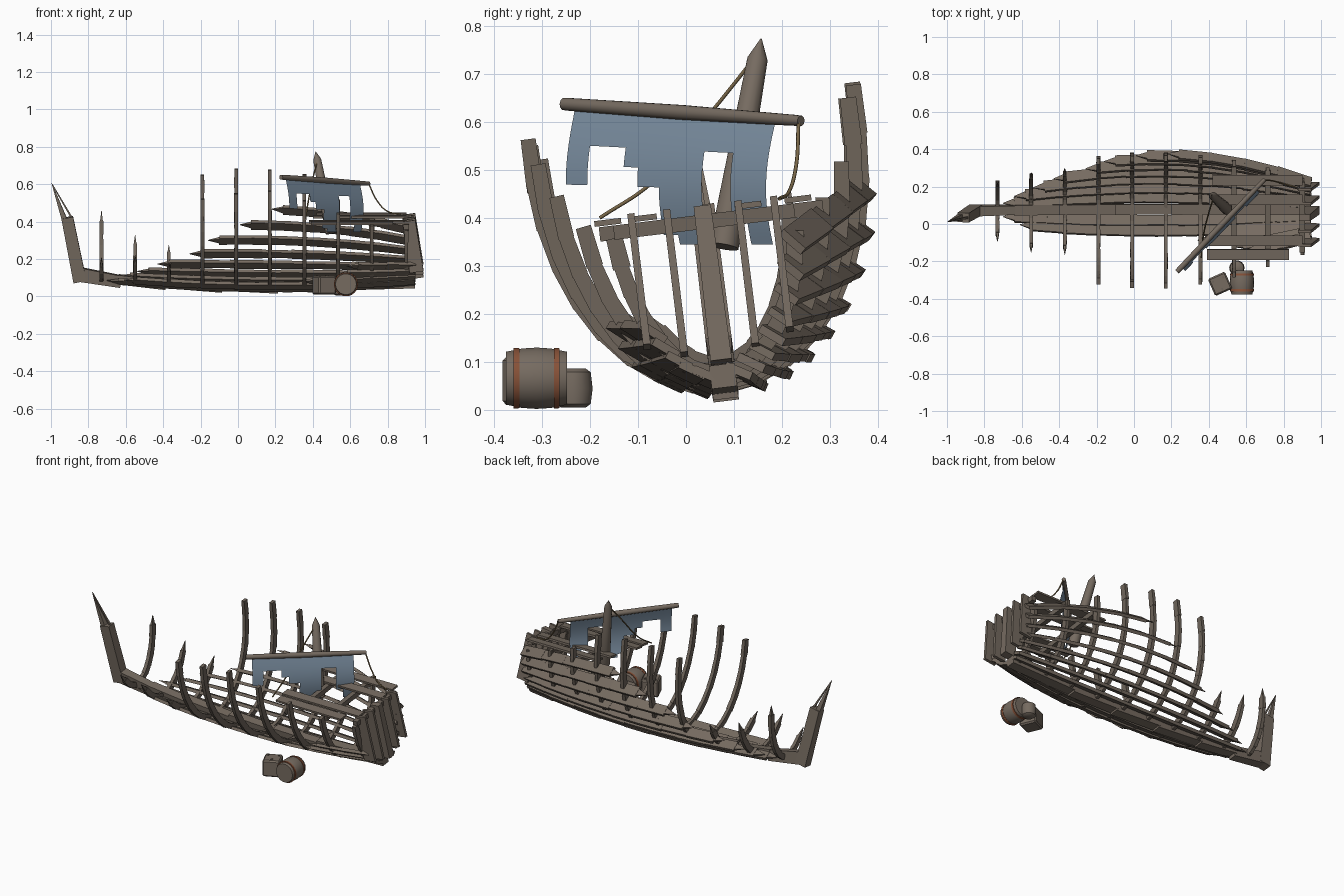
import bpy, bmesh, math, random
from mathutils import Vector, Matrix

if "Cube" in bpy.data.objects:
    bpy.data.objects.remove(bpy.data.objects["Cube"])
random.seed(4)

def material(name, rgb):
    m = bpy.data.materials.new(name)
    m.diffuse_color = (*rgb, 1)
    m.use_nodes = True
    m.node_tree.nodes["Principled BSDF"].inputs["Base Color"].default_value = m.diffuse_color
    return m

WOOD = material("weathered wood", (0.18, 0.147, 0.118))
DARK = material("dark wood", (0.155, 0.127, 0.102))
RUST = material("rusty iron", (0.25, 0.085, 0.04))
SAIL = material("faded blue cloth", (0.2, 0.275, 0.36))
ROPE = material("old rope", (0.19, 0.135, 0.065))

# The hull is rolled seven degrees on its keel
ROLL = Matrix.Translation((0, 0.08, 0.05)) @ Matrix.Rotation(math.radians(7), 4, 'X')

def finish(name, bm, mats, matrix=None, smooth=False):
    bmesh.ops.recalc_face_normals(bm, faces=bm.faces)
    me = bpy.data.meshes.new(name)
    bm.to_mesh(me)
    bm.free()
    for m in mats:
        me.materials.append(m)
    if matrix:
        me.transform(matrix)
    if smooth:
        me.shade_smooth()
        me.set_sharp_from_angle(angle=math.radians(40))
    ob = bpy.data.objects.new(name, me)
    bpy.context.collection.objects.link(ob)
    return ob

def timber(bm, a, b, axis, w, h, end=1.0):
    """Box from a to b, w wide along axis and h thick, tapering to end."""
    a, b = Vector(a), Vector(b)
    t = (b - a).normalized()
    u = Vector(axis)
    u = (u - t * u.dot(t)).normalized()
    v = t.cross(u)
    rings = []
    for p, s in ((a, 1), (b, end)):
        rings.append([bm.verts.new(p + u * w * s * i / 2 + v * h * s * j / 2)
                      for i, j in ((-1, -1), (1, -1), (1, 1), (-1, 1))])
    r0, r1 = rings
    bm.faces.new(r0)
    bm.faces.new(r1)
    for i in range(4):
        k = (i + 1) % 4
        bm.faces.new((r0[i], r0[k], r1[k], r1[i]))

def lathe(bm, prof, n, mat=0):
    """Spin (radius, z) points round z, with closed ends."""
    rings = [[bm.verts.new((r * math.cos(k * math.tau / n), r * math.sin(k * math.tau / n), z))
              for k in range(n)] for r, z in prof]
    fs = [bm.faces.new(rings[0]), bm.faces.new(rings[-1])]
    for a, b in zip(rings, rings[1:]):
        fs += [bm.faces.new((a[k], a[(k + 1) % n], b[(k + 1) % n], b[k])) for k in range(n)]
    for f in fs:
        f.material_index = mat

# Hull shape: half ellipse sections, vertical above the turn
def beam(x): return 0.345 * (1 - ((x - 0.1) / 1.2) ** 2)
def depth(x): return 0.5 * (1 - 0.3 * ((x - 0.1) / 0.8) ** 2)
def floor(x): return 0.03 * ((x - 0.2) / 0.75) ** 2

def hull(x, t, side, off=0.0):
    b, h = beam(x), depth(x)
    if t > math.pi / 2:
        return (Vector((x, side * (b + off), floor(x) + h * (1 + t - math.pi / 2))), Vector((0, side, 0)))
    n = Vector((0, side * math.sin(t) / b, -math.cos(t) / h)).normalized()
    return Vector((x, side * b * math.sin(t), floor(x) + h * (1 - math.cos(t)))) + n * off, n

# Ribs: x, top on the -y side, top on the +y side, broken point
ribs = [(-.73, .13, .33, 1), (-.55, .15, .20, 1), (-.37, .12, .15, 1), (-.19, .51, .56, 0),
        (-.01, .54, .59, 0), (.17, .555, .585, 0), (.355, .50, .56, 0), (.535, .43, .43, 0),
        (.715, .36, .36, 0), (.9, .33, .30, 0)]
bm = bmesh.new()
for x, lo, hi, broken in ribs:
    for side, top in ((-1, lo), (1, hi)):
        h = depth(x)
        q = (top - floor(x)) / h
        tmax = math.acos(1 - q) if q < 1 else math.pi / 2 + q - 1
        n = max(3, round(tmax / 0.19))
        for i in range(n):
            a, na = hull(x, tmax * i / n, side)
            b, _ = hull(x, tmax * (i + 1) / n, side)
            s = random.uniform(0.92, 1.06)
            timber(bm, a, b + (b - a) * 0.06, na, 0.036 * s, 0.021 * s, 0.92)
        if broken:
            timber(bm, b, b + (b - a).normalized() * 0.06, na, 0.026, 0.016, 0.1)
finish("hull_ribs", bm, [DARK], ROLL)

# Strakes: lapped planks all canted the same way, broken at the bow end
strakes = {1: [(76, .24), (66, .07), (56, -.10), (46, -.20), (37, -.37), (28, -.48), (19, -.58), (10, -.64)],
           -1: [(10, -.64), (19, -.55), (28, .4), (37, .58), (46, .64)]}
bm = bmesh.new()
for side, rows in strakes.items():
    for deg, x0 in rows:
        t = math.radians(deg)
        cant = -math.radians(27 + 0.25 * deg)
        axis = Vector((0, math.cos(cant), math.sin(cant)))
        n = max(2, round((0.94 - x0) / 0.17))
        pts = [hull(x0 + (0.94 - x0) * i / n, t, side, 0.008)[0] for i in range(n + 1)]
        for a, b in zip(pts, pts[1:]):
            s = random.uniform(0.93, 1.07)
            timber(bm, a, b + (b - a) * 0.03, axis, 0.06 * s, 0.018 * s, 0.97)
        a = pts[0]
        timber(bm, a, a + (a - pts[1]).normalized() * 0.06, axis, 0.04, 0.015, 0.1)
finish("hull_strakes", bm, [WOOD], ROLL)

# Keel in scarfed lengths
bm = bmesh.new()
xs = [-.86, -.64, -.4, -.1, .2, .5, .93]
for a, b in zip(xs, xs[1:]):
    s = 0.075 if a < -.8 else 0.05
    timber(bm, (a, 0, floor(a) - .008 + s / 4), (b + .015, 0, floor(b) - .008),
           (0, 1, 0), 0.055, s, 0.85 if a < -.8 else 0.97)
finish("keel", bm, [WOOD], ROLL)

# Stem post with splintered head
bm = bmesh.new()
timber(bm, (-.845, 0, .03), (-.913, 0, .375), (0, 1, 0), 0.056, 0.07, 0.9)
timber(bm, (-.93, 0, .37), (-.996, 0, .56), (0, 1, 0), 0.035, 0.028, 0.08)
timber(bm, (-.887, 0, .37), (-.994, 0, .555), (0, 1, 0), 0.012, 0.01, 0.4)
finish("stem_post", bm, [WOOD], ROLL)

# Stern post and edge-on transom boards
bm = bmesh.new()
for y, z0, th in ((-.15, .1, .016), (-.075, .075, .016), (0, .05, .045), (.075, .075, .016), (.15, .1, .016)):
    timber(bm, (.955, y, z0), (.912, y, .375), (0, 1, 0), th, 0.075, 0.8 if y == 0 else 0.95)
finish("stern_boards", bm, [WOOD], ROLL)

# Deck beams and surviving deck planks
bm = bmesh.new()
for x, lo, hi in ((.535, .2, .27), (.715, .22, .25), (.9, .19, .19)):
    timber(bm, (x, -lo, .345), (x, hi, .345), (0, 0, 1), 0.03, 0.028)
finish("deck_beams", bm, [DARK], ROLL)
bm = bmesh.new()
for y, a, b in ((-.2, .39, .83), (-.125, .38, .9), (.095, .4, .9), (.2, .42, .9)):
    timber(bm, (a, y, .368), (b, y, .368), (0, 1, 0), 0.056, 0.012)
finish("deck_planks", bm, [WOOD], ROLL)

# Round spars along a line
def spar(name, a, b, prof, n=10):
    a, b = Vector(a), Vector(b)
    bm = bmesh.new()
    L = (b - a).length
    lathe(bm, [(r, f * L) for r, f in prof], n)
    return finish(name, bm, [WOOD], Matrix.Translation(a) @ (b - a).to_track_quat('Z', 'Y').to_matrix().to_4x4(), True)

spar("broken_mast", (.498, .079, .34), (.415, .157, .775), [(.032, 0), (.022, .9), (.001, 1)], 12)
Y0, Y1 = Vector((.23, -.255, .638)), Vector((.70, .24, .603))
spar("yard", Y0, Y1, [(.013, 0), (.014, .03), (.016, .5), (.012, .97), (.011, 1)])

# Torn sail hung from the yard
tears = [(-.185, .47), (-.11, .545), (-.08, .50), (-.04, .46), (-.01, .37), (.047, .345),
         (.112, .54), (.145, .40), (.19, .34)]
bm = bmesh.new()
NC, NR = 28, 14
grid = {}
def cloth(i, j):
    if (i, j) not in grid:
        y = -.23 + .418 * i / NC
        f = j / NR
        p = Y0.lerp(Y1, (y - Y0.y) / (Y1.y - Y0.y))
        belly = .03 * math.sin(f * math.pi * .9)
        grid[i, j] = bm.verts.new((p.x + belly * .7, p.y - belly * .7, p.z - f * (p.z - .345)))
    return grid[i, j]
for i in range(NC):
    y = -.23 + .418 * (i + .5) / NC
    bottom = next(b for e, b in tears if y < e)
    for j in range(NR):
        if .62 - (j + .5) / NR * .275 > bottom:
            bm.faces.new((cloth(i, j), cloth(i + 1, j), cloth(i + 1, j + 1), cloth(i, j + 1)))
finish("torn_sail", bm, [SAIL], smooth=True)

# Ropes
def rope(name, pts):
    cu = bpy.data.curves.new(name, 'CURVE')
    cu.dimensions = '3D'
    cu.bevel_depth = 0.004
    cu.bevel_resolution = 1
    sp = cu.splines.new('BEZIER')
    sp.bezier_points.add(len(pts) - 1)
    for bp, p in zip(sp.bezier_points, pts):
        bp.co = p
        bp.handle_left_type = bp.handle_right_type = 'AUTO'
    cu.materials.append(ROPE)
    bpy.context.collection.objects.link(bpy.data.objects.new(name, cu))
rope("mast_stay", [(.425, .14, .73), (.4, .06, .63), (.37, -.07, .475), (.36, -.18, .40)])
rope("yard_rope", [(.70, .235, .60), (.745, .23, .51), (.80, .215, .455), (.87, .195, .44)])

# Barrel on its side with two iron hoops
bm = bmesh.new()
lathe(bm, [(.056, -.064), (.063, -.03), (.065, 0), (.063, .03), (.056, .064)], 18)
for z in (-.042, .042):
    lathe(bm, [(.0635, z - .006), (.0645, z + .006)], 18, 1)
finish("barrel", bm, [WOOD, RUST], Matrix.Translation((.577, -.312, .0655)) @ Matrix.Rotation(math.pi / 2, 4, 'X'), True)

# Small keg behind it
bm = bmesh.new()
lathe(bm, [(.026, 0), (.037, .008), (.041, .04), (.037, .074), (.026, .082)], 14)
finish("small_keg", bm, [WOOD], Matrix.Translation((.55, -.235, .004)), True)

# Crate with nail heads on its lid
CRATE = Matrix.Translation((.46, -.32, .01)) @ Matrix.Rotation(math.radians(24), 4, 'Z')
bm = bmesh.new()
timber(bm, (0, 0, 0), (0, 0, .1), (1, 0, 0), .1, .1)
bmesh.ops.bevel(bm, geom=bm.edges[:], offset=.008, segments=1, affect='EDGES')
finish("crate", bm, [WOOD], CRATE)
bm = bmesh.new()
for x, y in ((-.03, .025), (.03, .025), (.0, -.03)):
    timber(bm, (x, y, .099), (x, y, .104), (1, 0, 0), .01, .01)
finish("crate_nails", bm, [DARK], CRATE)
